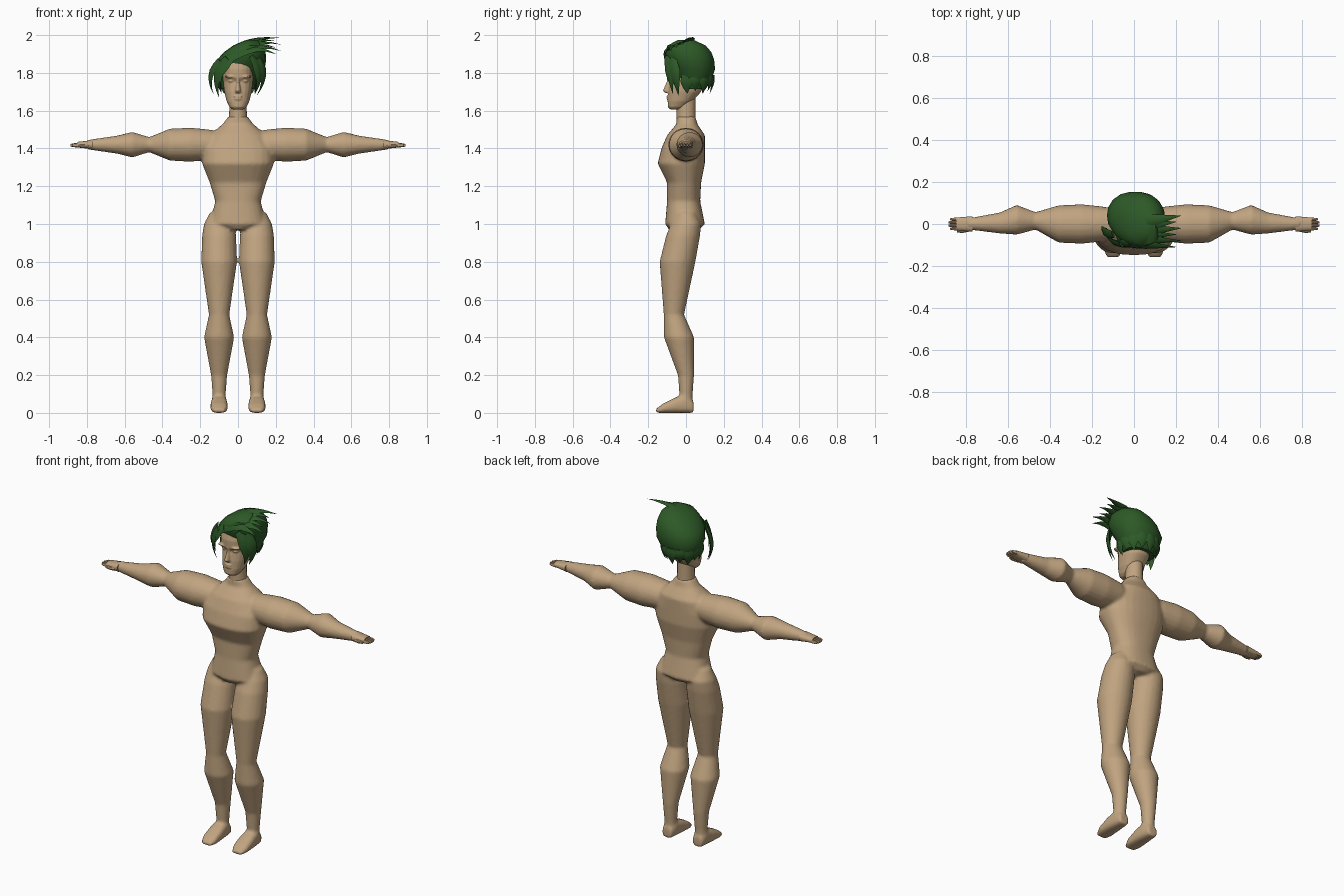
import bpy, bmesh, math
from mathutils import Vector

if "Cube" in bpy.data.objects:
    bpy.data.objects.remove(bpy.data.objects["Cube"])


def material(name, rgb):
    mat = bpy.data.materials.new(name)
    mat.use_nodes = True
    mat.diffuse_color = (*rgb, 1)
    mat.node_tree.nodes["Principled BSDF"].inputs["Base Color"].default_value = (*rgb, 1)
    return mat


SKIN = material("skin tan", (.53, .37, .215))
HAIR = material("hair green", (.026, .1, .02))


def select(objects):
    bpy.ops.object.select_all(action='DESELECT')
    for ob in objects:
        ob.select_set(True)
    bpy.context.view_layer.objects.active = objects[0]


def loft(name, rings, mat, sides=20, power=2):
    """Skin a row of superellipse rings, each a centre and two half axes."""
    bm = bmesh.new()
    rows = []
    for centre, u, v in rings:
        row = []
        for i in range(sides):
            angle = math.tau * i / sides
            c, s = math.cos(angle), math.sin(angle)
            reach = (abs(c) ** power + abs(s) ** power) ** (-1 / power)
            row.append(bm.verts.new(centre + (u * c + v * s) * reach))
        rows.append(row)
    for low, high in zip(rows, rows[1:]):
        for i in range(sides):
            j = (i + 1) % sides
            bm.faces.new((low[i], low[j], high[j], high[i]))
    bm.faces.new(rows[0])
    bm.faces.new(rows[-1])
    bmesh.ops.recalc_face_normals(bm, faces=bm.faces)
    mesh = bpy.data.meshes.new(name)
    bm.to_mesh(mesh)
    bm.free()
    mesh.materials.append(mat)
    ob = bpy.data.objects.new(name, mesh)
    bpy.context.collection.objects.link(ob)
    select([ob])
    bpy.ops.object.shade_smooth_by_angle(angle=math.radians(40))
    return ob


def across_x(x, y, z, depth, height):
    return Vector((x, y, z)), Vector((0, depth, 0)), Vector((0, 0, height))


def across_y(x, y, z, width, height):
    return Vector((x, y, z)), Vector((width, 0, 0)), Vector((0, 0, height))


def across_z(z, width, front, back, x=0):
    """Level ring from a half width and its reach to the front and back."""
    centre = Vector((x, (back - front) / 2, z))
    return centre, Vector((width, 0, 0)), Vector((0, (front + back) / 2, 0))


def ellipsoid(name, place, size):
    bpy.ops.mesh.primitive_uv_sphere_add(segments=16, ring_count=10, radius=1, location=place, scale=size)
    ob = bpy.context.object
    ob.name = name
    ob.data.materials.append(SKIN)
    return ob


def fuse(name, objects, voxel, smoothing):
    """Merge overlapping parts into one continuous skin."""
    select(objects)
    bpy.ops.object.join()
    ob = bpy.context.object
    ob.name = name
    remesh = ob.modifiers.new("fuse", 'REMESH')
    remesh.mode, remesh.voxel_size, remesh.use_smooth_shade = 'VOXEL', voxel, True
    soften = ob.modifiers.new("soften", 'SMOOTH')
    soften.iterations = smoothing


# Torso: height, half width, front, back
torso = [(.97, .06, .09, .07), (1, .15, .11, .1), (1.12, .12, .1, .075),
         (1.22, .15, .1, .08), (1.32, .19, .15, .1), (1.4, .19, .13, .1),
         (1.47, .15, .1, .1), (1.53, .08, .05, .06), (1.57, .05, .05, .05)]
body = [loft("torso", [across_z(*row) for row in torso], SKIN, sides=28, power=2.4)]

# Limbs: distance along the limb, sideways drift, radius
arm = [(.05, 0, .06), (.15, 0, .08), (.25, 0, .09), (.36, 0, .085),
       (.47, .015, .04), (.56, .02, .068), (.64, .005, .048), (.8, 0, .025)]
leg = [(1.06, 0, .05), (1, 0, .08), (.94, -.015, .09), (.8, -.045, .095), (.65, -.055, .073),
       (.52, -.064, .054), (.4, -.037, .08), (.2, 0, .043), (.1, 0, .035), (.03, 0, .035)]
# Foot: depth, half width, height
foot = [(.04, .03, .06), (0, .04, .1), (-.06, .045, .08), (-.12, .045, .05), (-.16, .03, .02)]
ARM_Z = 1.42
HIP_X = .1
for side in (1, -1):
    body.append(loft("arm", [across_x(side * x, y, ARM_Z, r * 1.05, r) for x, y, r in arm], SKIN))
    body.append(loft("leg", [across_z(z, r, r - y, r + y, side * HIP_X) for z, y, r in leg], SKIN))
    body.append(loft("foot", [across_y(side * HIP_X, y, h / 2, w, h / 2) for y, w, h in foot],
                     SKIN, power=3))
fuse("body", body, voxel=.009, smoothing=4)

# Hands with four fingers and a thumb
for side, label in ((1, "left"), (-1, "right")):
    palm = [(.77, .037, .025), (.82, .033, .018), (.85, .03, .015)]
    loft(label + "_palm", [across_x(side * x, 0, ARM_Z, d, h) for x, d, h in palm], SKIN, power=2.6)
    for i in range(4):
        y = (i - 1.5) * .015
        tip = .89 - abs(y) / 2
        finger = [(.84, .008, .012), (tip - .01, .007, .01), (tip, .004, .005)]
        loft(f"{label}_finger_{i + 1}",
             [across_x(side * x, y, ARM_Z - .003, d, h) for x, d, h in finger], SKIN, sides=8)
    thumb = [(.79, -.025, .012), (.82, -.033, .01), (.845, -.034, .006)]
    loft(label + "_thumb", [across_x(side * x, y, ARM_Z - .008, r, r) for x, y, r in thumb],
         SKIN, sides=8)

# Neck
loft("neck", [across_z(z, w, .05, .05) for z, w in ((1.55, .05), (1.6, .046), (1.68, .046))], SKIN)

# Head: height, half width, front, back
skull = [(1.607, .03, .085, -.03), (1.62, .045, .096, 0), (1.65, .06, .097, .035),
         (1.7, .073, .094, .08), (1.755, .08, .085, .1), (1.775, .082, .099, .1),
         (1.82, .084, .1, .108), (1.86, .078, .09, .1), (1.9, .05, .05, .08)]
nose = [(1.785, .009, .1), (1.755, .008, .102), (1.705, .016, .122), (1.694, .014, .11)]
head = [loft("head", [across_z(*row) for row in skull], SKIN, sides=24, power=2.3),
        loft("nose", [across_z(z, w, f, -.06) for z, w, f in nose], SKIN)]
for z in (1.662, 1.675):
    head.append(ellipsoid("lip", (0, -.09, z), (.025, .014, .006)))
for side in (1, -1):
    head.append(ellipsoid("brow", (side * .04, -.083, 1.78), (.03, .018, .008)))
    head.append(ellipsoid("eye", (side * .035, -.074, 1.757), (.018, .014, .006)))
fuse("head", head, voxel=.0045, smoothing=1)

# Hair volume, leaning over to the left towards the crown
cap = [(1.715, .09, .025, .105), (1.76, .11, .045, .135), (1.82, .135, .075, .155),
       (1.87, .13, .105, .15), (1.91, .11, .11, .135), (1.945, .08, .1, .105), (1.975, .03, .04, .04)]
loft("hair_cap", [across_z(*row, x=1.6 * max(0, row[0] - 1.76) ** 2) for row in cap],
     HAIR, sides=18, power=2.2)


def lock(name, root, tip, bow, width, steps=6):
    """Flat pointed strand that arches from root to tip, facing away from the head."""
    root, tip, bow = Vector(root), Vector(tip), Vector(bow)
    rings = []
    for i in range(steps + 1):
        t = i / steps
        point = root.lerp(tip, t) + bow * 4 * t * (1 - t)
        along = (tip - root + bow * 4 * (1 - 2 * t)).normalized()
        out = point - Vector((0, .02, 1.8))
        out = (out - along * out.dot(along)).normalized()
        half = width * max(.03, min(.6 + t, 1.6 * (1 - t)))
        rings.append((point, along.cross(out) * half, out * half * .3))
    loft(name, rings, HAIR, sides=6)


# Fringe strands swept from the right temple up over the left
first_root, last_root = Vector((-.09, -.09, 1.84)), Vector((-.02, 0, 1.94))
first_tip, last_tip = Vector((.2, -.11, 1.9)), Vector((.2, .04, 1.985))
COUNT = 6
for i in range(COUNT):
    t = i / (COUNT - 1)
    tip = last_tip.lerp(first_tip, 1 - t) + Vector((.025 * (i % 2), 0, 0))
    lock(f"fringe_lock_{i + 1}", first_root.lerp(last_root, t), tip, (0, 0, .05 - .035 * t), .034)

# Strands framing the face: root and tip
framing = [((-.06, -.1, 1.88), (-.1, -.055, 1.67)), ((-.1, -.05, 1.87), (-.13, -.02, 1.69)),
           ((-.02, -.1, 1.89), (-.09, -.08, 1.74)), ((.07, -.1, 1.89), (.09, -.07, 1.69)),
           ((.11, -.07, 1.88), (.1, -.04, 1.68))]
for i, (root, tip) in enumerate(framing):
    lock(f"side_lock_{i + 1}", root, tip, (math.copysign(.03, tip[0]), 0, 0), .034)

# Ragged strands along the nape
for i in range(9):
    angle = math.radians(27 * i - 18)
    out = Vector((math.cos(angle), math.sin(angle), 0))
    lock(f"nape_lock_{i + 1}", out * .11 + Vector((0, .035, 1.79)),
         out * .09 + Vector((0, .035, 1.69 + .015 * (i % 2))), out * .005, .035)
